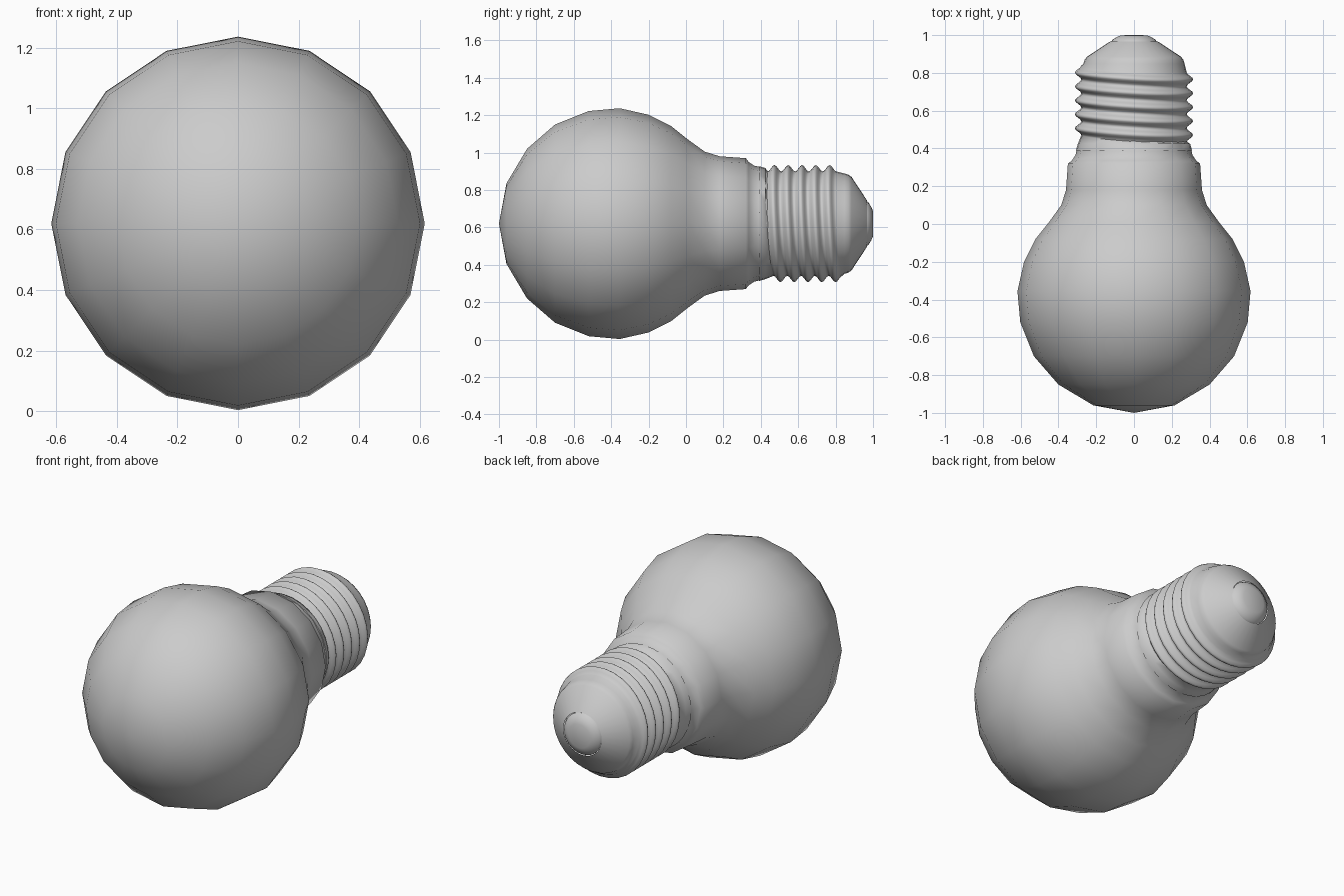
import bpy, bmesh, math

if "Cube" in bpy.data.objects:
    bpy.data.objects.remove(bpy.data.objects["Cube"])

AXIS_Z = 0.62  # height of the bulb's horizontal axis


def lathe(name, profile, sides, angle=60, tilt=None):
    """Revolve (y, radius) points round the y axis; radius 0 closes with a pole."""
    bm = bmesh.new()
    rings = []
    for y, r in profile:
        if r == 0:
            rings.append([bm.verts.new((0, y, AXIS_Z))])
            continue
        ring = []
        for i in range(sides):
            a = 2 * math.pi * i / sides
            s, c = math.sin(a), math.cos(a)
            dy = tilt(y, s, c) if tilt else 0
            ring.append(bm.verts.new((r * s, y + dy, AXIS_Z + r * c)))
        rings.append(ring)
    for a, b in zip(rings, rings[1:]):
        for i in range(sides):
            j = (i + 1) % sides
            if len(a) == 1:
                bm.faces.new((a[0], b[j], b[i]))
            elif len(b) == 1:
                bm.faces.new((a[i], a[j], b[0]))
            else:
                bm.faces.new((a[i], a[j], b[j], b[i]))
    bmesh.ops.recalc_face_normals(bm, faces=bm.faces)
    mesh = bpy.data.meshes.new(name)
    bm.to_mesh(mesh)
    bm.free()
    ob = bpy.data.objects.new(name, mesh)
    bpy.context.collection.objects.link(ob)
    bpy.ops.object.select_all(action='DESELECT')
    ob.select_set(True)
    bpy.context.view_layer.objects.active = ob
    bpy.ops.object.shade_smooth_by_angle(angle=math.radians(angle))
    return ob


# Glass globe and neck, tucked into the cap
lathe("glass_bulb", [
    (-1.0, 0), (-0.96, 0.215), (-0.85, 0.40), (-0.70, 0.53), (-0.52, 0.602),
    (-0.355, 0.617), (-0.20, 0.582), (-0.08, 0.522), (0.01, 0.45), (0.10, 0.385),
    (0.18, 0.36), (0.32, 0.35), (0.335, 0.33), (0.365, 0.31), (0.39, 0.304),
    (0.42, 0.298), (0.45, 0.27)], 16)

# Screw cap: collar, five slanted thread ridges, shoulder and cone
PITCH, FIRST, STEPS = 0.0737, 0.489, 8
thread = []
for k in range(5 * STEPS + 1):
    t = k / STEPS - 0.5
    thread.append((FIRST + t * PITCH, 0.296 + 0.017 * math.cos(2 * math.pi * t)))
cap = [(0.39, 0.29), (0.39, 0.307), (0.425, 0.297)] + thread + [
    (0.848, 0.268), (0.868, 0.262), (0.885, 0.25), (0.967, 0.125)]


def slant(y, s, c):
    fade = 1 if 0.445 < y < 0.825 else 0
    return -fade * (0.018 * s + 0.016 * c)


lathe("screw_cap", cap, 32, 60, slant)

# Domed end contact
lathe("end_contact", [(0.962, 0.122), (0.975, 0.115), (0.99, 0.09), (0.999, 0.07), (1.0, 0)], 32)
